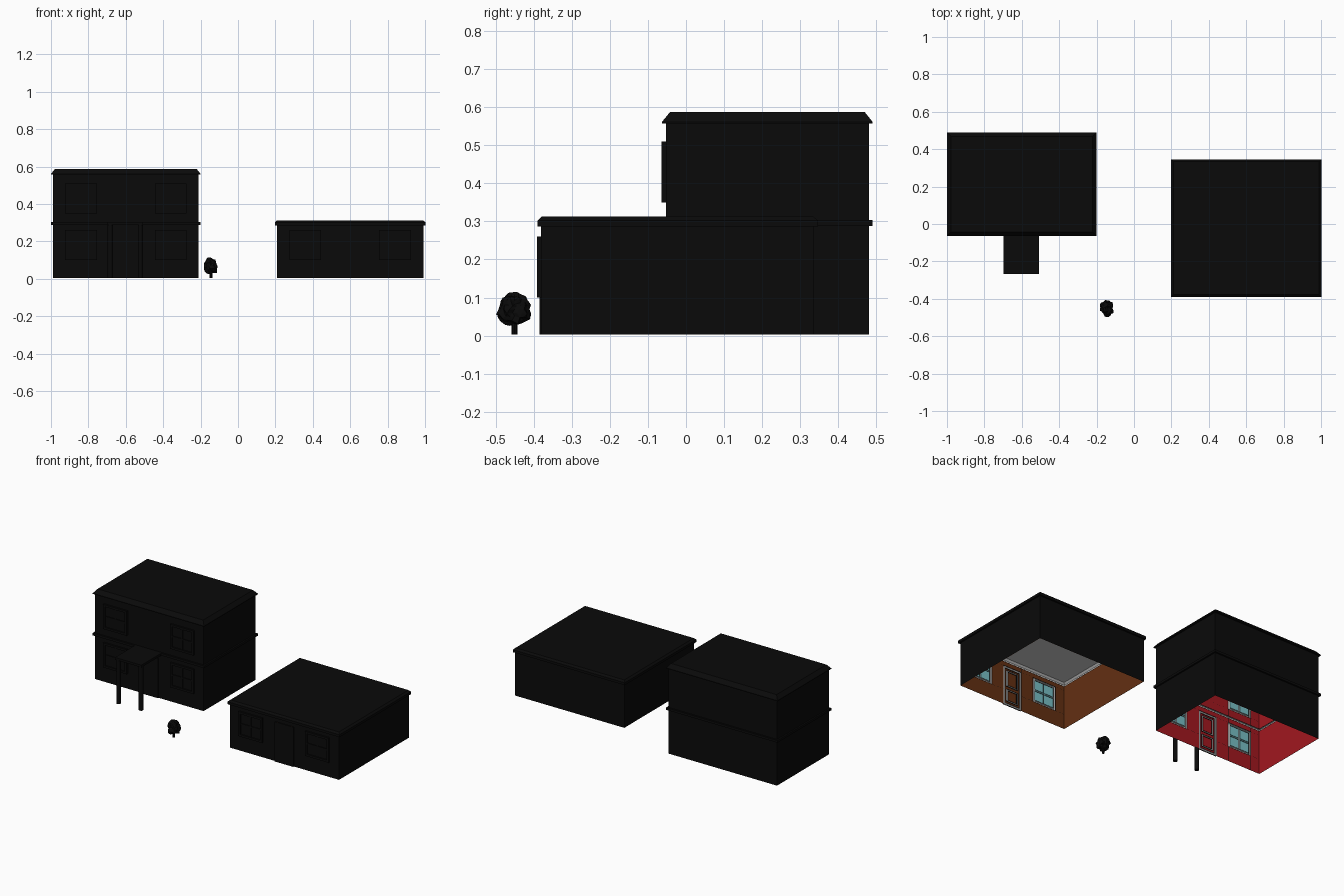
import bpy, bmesh
from mathutils import Vector, noise

if "Cube" in bpy.data.objects:
    bpy.data.objects.remove(bpy.data.objects["Cube"])


def material(name, rgb):
    m = bpy.data.materials.new(name)
    m.diffuse_color = (*rgb, 1)
    m.use_nodes = True
    m.node_tree.nodes["Principled BSDF"].inputs["Base Color"].default_value = m.diffuse_color
    return m


BLACK = material("black_outside", (0.003, 0.003, 0.003))
RED = material("red_wall", (0.36, 0.009, 0.014))
BROWN = material("brown_wall", (0.125, 0.029, 0.006))
GLASS = material("glass", (0.19, 0.52, 0.56))
GAP = 0.0012    # distance between black shell and coloured lining


def make_object(name, bm, mat):
    me = bpy.data.meshes.new(name)
    bm.to_mesh(me)
    bm.free()
    ob = bpy.data.objects.new(name, me)
    bpy.context.collection.objects.link(ob)
    if mat:
        me.materials.append(mat)


# Every part is a black outer shell with a coloured lining facing its centre
class Part:
    def __init__(self):
        self.shell, self.lining = bmesh.new(), bmesh.new()

    def quad(self, pts, centre):
        pts = [Vector(p) for p in pts]
        mid = sum(pts, Vector()) / 4
        n = (pts[1] - pts[0]).cross(pts[2] - pts[1]).normalized()
        if n.dot(Vector(centre) - mid) > 0:
            pts.reverse()
            n = -n
        self.shell.faces.new([self.shell.verts.new(p) for p in pts])
        inner = [p - n * GAP + (mid - p).normalized() * 0.0006 for p in reversed(pts)]
        self.lining.faces.new([self.lining.verts.new(p) for p in inner])

    def finish(self, name, mat=None, lined=True):
        make_object(name, self.shell, BLACK)
        if lined:
            make_object(name + "_lining", self.lining, mat)
        else:
            self.lining.free()


def box(part, x0, x1, y0, y1, z0, z1, open_back=True):
    c = ((x0 + x1) / 2, (y0 + y1) / 2, (z0 + z1) / 2)
    for x in (x0, x1):
        part.quad([(x, y0, z0), (x, y1, z0), (x, y1, z1), (x, y0, z1)], c)
    for z in (z0, z1):
        part.quad([(x0, y0, z), (x1, y0, z), (x1, y1, z), (x0, y1, z)], c)
    for y in ((y0,) if open_back else (y0, y1)):
        part.quad([(x0, y, z0), (x1, y, z0), (x1, y, z1), (x0, y, z1)], c)


# Rectangular rings lofted around a footprint; profile = (outset, z)
def rings(name, foot, profile, cap=False):
    x0, x1, y0, y1 = foot
    zs = [z for _, z in profile]
    c = ((x0 + x1) / 2, (y0 + y1) / 2, (min(zs) + max(zs)) / 2)
    part = Part()
    loops = [[(x0 - o, y0 - o, z), (x1 + o, y0 - o, z), (x1 + o, y1 + o, z), (x0 - o, y1 + o, z)]
             for o, z in profile]
    for a, b in zip(loops, loops[1:]):
        for i in range(4):
            j = (i + 1) % 4
            part.quad([a[i], a[j], b[j], b[i]], c)
    if cap:
        part.quad(loops[-1], c)
    part.finish(name)


# Three plain walls and a front wall with openings (x0, x1, z0, z1)
def walls(name, foot, z0, z1, holes, mat):
    x0, x1, y0, y1 = foot
    c = ((x0 + x1) / 2, (y0 + y1) / 2, (z0 + z1) / 2)
    part = Part()
    for x in (x0, x1):
        part.quad([(x, y0, z0), (x, y1, z0), (x, y1, z1), (x, y0, z1)], c)
    part.quad([(x0, y1, z0), (x1, y1, z0), (x1, y1, z1), (x0, y1, z1)], c)
    xs = sorted({x0, x1, *[h[0] for h in holes], *[h[1] for h in holes]})
    zs = sorted({z0, z1, *[h[2] for h in holes], *[h[3] for h in holes]})
    for a, b in zip(xs, xs[1:]):
        for d, e in zip(zs, zs[1:]):
            mx, mz = (a + b) / 2, (d + e) / 2
            if not any(h[0] < mx < h[1] and h[2] < mz < h[3] for h in holes):
                part.quad([(a, y0, d), (b, y0, d), (b, y0, e), (a, y0, e)], c)
    part.finish(name, mat)


def frame(part, hole, y, depth, t):
    x0, x1, z0, z1 = hole
    for a, b in ((x0, x0 + t), (x1 - t, x1)):
        box(part, a, b, y - depth, y, z0, z1)
    for a, b in ((z0, z0 + t), (z1 - t, z1)):
        box(part, x0 + t, x1 - t, y - depth, y, a, b)


def pane(name, hole, y, mat):
    x0, x1, z0, z1 = hole
    part = Part()
    part.quad([(x0, y, z0), (x1, y, z0), (x1, y, z1), (x0, y, z1)], (x0, y + 1, z0))
    part.finish(name, mat)


def window(hole, y):
    x0, x1, z0, z1 = hole
    mx, mz, h = (x0 + x1) / 2, (z0 + z1) / 2, 0.005
    part = Part()
    frame(part, hole, y, 0.011, 0.014)
    box(part, mx - h, mx + h, y - 0.008, y, z0 + 0.014, z1 - 0.014)
    for a, b in ((x0 + 0.014, mx - h), (mx + h, x1 - 0.014)):
        box(part, a, b, y - 0.008, y, mz - h, mz + h)
    part.finish("window_frame")
    pane("window_glass", (x0 + .014, x1 - .014, z0 + .014, z1 - .014), y - 0.004, GLASS)


# The leaf sits outside the frame so the frame and panels show indoors
def door(hole, y, mat):
    x0, x1, z0, z1 = hole
    part = Part()
    frame(part, hole, y, 0.005, 0.013)
    for a, b in ((0.03, 0.11), (0.13, 0.235)):
        frame(part, (x0 + 0.025, x1 - 0.025, a, b), y, 0.005, 0.008)
    part.finish("door_frame")
    pane("door_leaf", hole, y - 0.007, mat)


def storey(name, foot, z0, z1, sill, with_door, mat):
    mid, y = (foot[0] + foot[1]) / 2, foot[2]
    holes = [(mid + s * 0.24 - 0.085, mid + s * 0.24 + 0.085, sill, sill + 0.16) for s in (-1, 1)]
    for h in holes:
        window(h, y)
    if with_door:
        d = (mid - 0.067, mid + 0.067, z0, 0.26)
        door(d, y, mat)
        holes.append(d)
    walls(name, foot, z0, z1, holes, mat)


# Two-storey red house
A = (-0.99, -0.21, -0.053, 0.48)
storey("lower_storey", A, 0.003, 0.288, 0.10, True, RED)
storey("upper_storey", A, 0.303, 0.56, 0.35, False, RED)
rings("storey_band", A, [(0, 0.288), (0.01, 0.288), (0.01, 0.303), (0, 0.303)])
rings("red_house_roof", A, [(0, 0.557), (0.01, 0.557), (0.01, 0.561), (-0.011, 0.587)], True)

# Single-storey brown house
B = (0.208, 0.992, -0.38, 0.336)
storey("brown_house_walls", B, 0.003, 0.286, 0.10, True, BROWN)
rings("brown_house_roof", B, [(0, 0.286), (0.01, 0.286), (0.01, 0.302), (-0.002, 0.313)], True)


def column(name, x, y, z0, z1, r, sides):
    bm = bmesh.new()
    bmesh.ops.create_cone(bm, cap_ends=True, segments=sides, radius1=r, radius2=r, depth=z1 - z0)
    bmesh.ops.translate(bm, verts=bm.verts, vec=(x, y, (z0 + z1) / 2))
    make_object(name, bm, BLACK)


# Porch slab and posts
porch = Part()
box(porch, -0.697, -0.508, -0.266, -0.063, 0.288, 0.303, False)
porch.finish("porch_roof", lined=False)
for px in (-0.683, -0.522):
    column("porch_post", px, -0.25, 0.003, 0.288, 0.0135, 12)

# Tree with lumpy crown
column("tree_trunk", -0.145, -0.45, 0.003, 0.045, 0.0075, 8)
bm = bmesh.new()
bmesh.ops.create_icosphere(bm, subdivisions=3, radius=1)
for v in bm.verts:
    n = v.co.normalized()
    k = 1 + 0.4 * noise.noise(n * 2.4 + Vector((3.1, 1.7, 0.4)))
    taper = 1 - 0.1 * n.z
    v.co = Vector((n.x * 0.036 * k * taper, n.y * 0.041 * k * taper, n.z * 0.041 * k))
    v.co += Vector((-0.145, -0.45, 0.069))
make_object("tree_crown", bm, BLACK)
